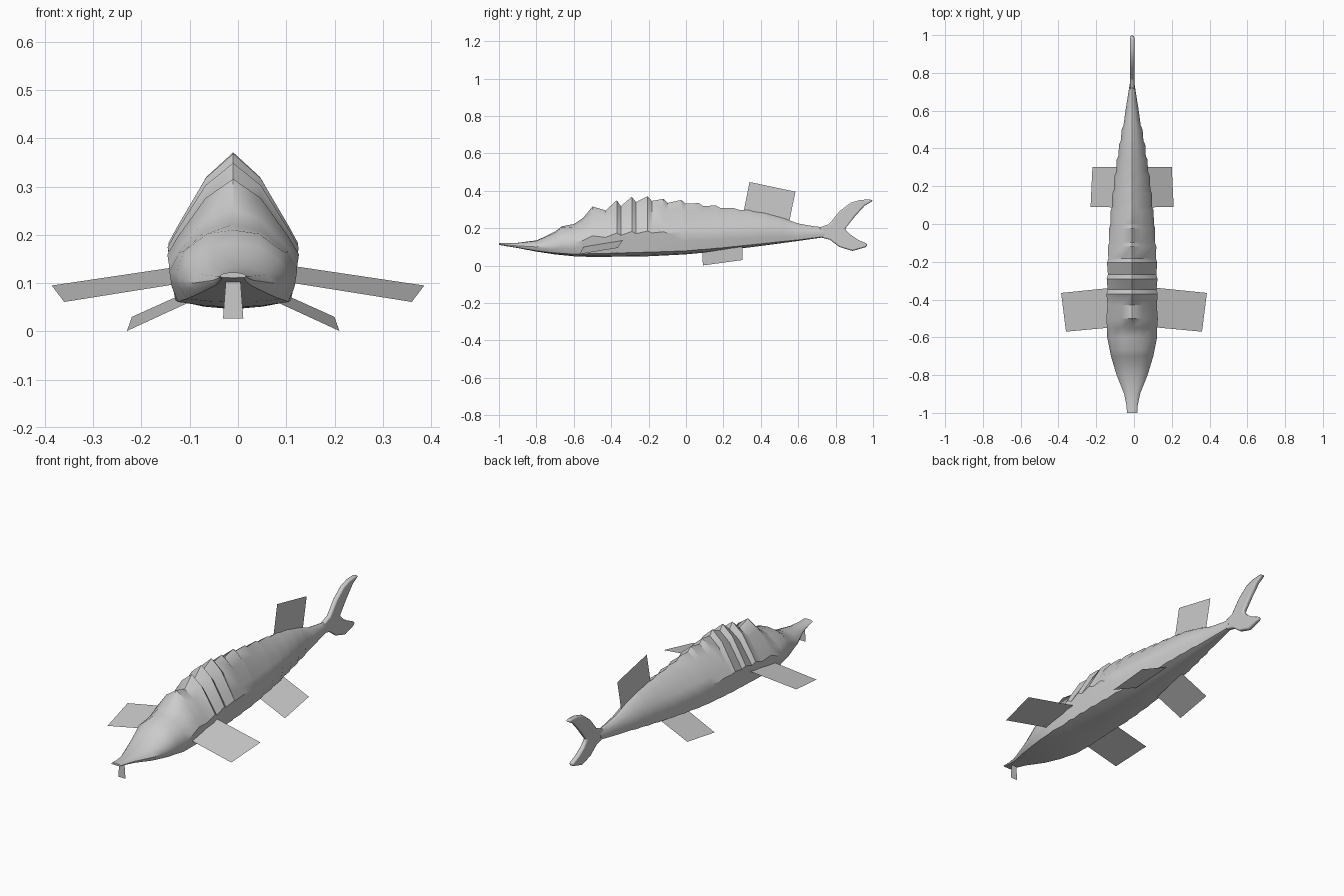
import bpy, bmesh

if "Cube" in bpy.data.objects:
    bpy.data.objects.remove(bpy.data.objects["Cube"])

CX = -0.01  # body centre line


def add_mesh(name, verts, faces):
    me = bpy.data.meshes.new(name)
    me.from_pydata(verts, [], faces)
    ob = bpy.data.objects.new(name, me)
    bpy.context.collection.objects.link(ob)
    bm = bmesh.new()
    bm.from_mesh(me)
    bmesh.ops.recalc_face_normals(bm, faces=bm.faces)
    bm.to_mesh(me)
    bm.free()
    return ob


def smooth(ob, angle):
    bpy.ops.object.select_all(action='DESELECT')
    ob.select_set(True)
    bpy.context.view_layer.objects.active = ob
    bpy.ops.object.shade_smooth_by_angle(angle=angle)


def interp(table, y):
    for (a, u), (b, v) in zip(table, table[1:]):
        if y <= b:
            return u + (v - u) * max(0, y - a) / (b - a)
    return table[-1][1]


# Body outline: half width, belly height and how peaked the back is, along y
WIDTH = [(-1, .027), (-.96, .03), (-.9, .042), (-.8, .082), (-.7, .112), (-.6, .132),
         (-.45, .134), (-.2, .13), (0, .118), (.2, .098), (.4, .07), (.6, .035), (.74, .013)]
BELLY = [(-1, .111), (-.95, .102), (-.9, .094), (-.8, .075), (-.7, .06), (-.6, .05),
         (-.5, .046), (-.2, .05), (0, .06), (.2, .08), (.4, .105), (.6, .132), (.74, .152)]
PEAKED = [(-1, 0), (-.66, 0), (-.5, .9), (-.2, 1), (.2, .8), (.5, .4), (.74, .1)]

# Back outline: smooth snout, then a row of bony plates, then the tail root
back = [(-1, .122), (-.96, .12), (-.9, .122), (-.8, .135), (-.75, .157), (-.7, .182),
        (-.665, .21), (-.6, .222), (-.55, .255)]
PLATES = [(-.5, .316), (-.37, .349), (-.29, .368), (-.205, .371), (-.12, .357), (-.025, .351),
          (.07, .334), (.16, .322), (.255, .309), (.34, .296), (.42, .281), (.5, .259)]
for i, (y, z) in enumerate(PLATES):
    drop = max(.006, .034 - .003 * i)
    back.append((y, z))
    back.append((y + (.07 if i == 0 else .022), z - (.021 if i == 0 else drop)))
back += [(.6, .225), (.68, .211), (.74, .204)]

# Half cross-sections from ridge to belly, as fractions of width and height
DOME = [(0, 1), (.45, .95), (.85, .72), (1, .42), (.97, .24), (.86, .06), (.45, .02), (0, 0)]
RIDGE = [(0, 1), (.42, .84), (.85, .53), (1, .42), (.95, .26), (.88, .07), (.45, .02), (0, 0)]

verts, faces = [], []
for k, (y, top) in enumerate(back):
    w, low, t = interp(WIDTH, y), interp(BELLY, y), interp(PEAKED, y)
    if 9 <= k < 9 + 2 * len(PLATES):
        w += .003 if k % 2 else -.003
    half = [((1 - t) * a + t * c, (1 - t) * b + t * d) for (a, b), (c, d) in zip(DOME, RIDGE)]
    ring = half + [(-a, b) for a, b in half[-2:0:-1]]
    verts += [(CX + a * w, y, low + b * (top - low)) for a, b in ring]
n = 2 * len(DOME) - 2
for k in range(len(back) - 1):
    for i in range(n):
        j = (i + 1) % n
        faces.append((k * n + i, k * n + j, (k + 1) * n + j, (k + 1) * n + i))
faces += [tuple(range(n)), tuple(range(len(verts) - n, len(verts)))]
body = add_mesh("body", verts, faces)
smooth(body, .6)

# Forked tail fin, extruded sideways with rounded edges
TAIL = [(.715, .204), (.765, .222), (.82, .29), (.88, .336), (.93, .351), (.985, .354), (1, .346),
        (.955, .32), (.905, .265), (.85, .196), (.88, .165), (.92, .138), (.97, .116),
        (.965, .1), (.89, .078), (.82, .1), (.77, .138), (.715, .152)]
m = len(TAIL)
verts = [(CX + s * .012, y, z) for s in (-1, 1) for y, z in TAIL]
faces = [tuple(range(m)), tuple(range(m, 2 * m))]
faces += [(i, (i + 1) % m, m + (i + 1) % m, m + i) for i in range(m)]
tail = add_mesh("tail_fin", verts, faces)
bev = tail.modifiers.new("round", 'BEVEL')
bev.width, bev.segments = .007, 2
smooth(tail, .9)


# Thin flat fins, one quad each
def fin(name, pts):
    add_mesh(name, pts, [(0, 1, 2, 3)])


for side, s in (("right", 1), ("left", -1)):
    fin("pectoral_fin_" + side, [(s * x, y, z) for x, y, z in
        [(.09, -.545, .104), (.36, -.57, .061), (.386, -.365, .095), (.09, -.335, .139)]])
    fin("pelvic_fin_" + side, [(CX + s * x, y, z) for x, y, z in
        [(.07, .088, .07), (.22, .09, .001), (.21, .303, .03), (.05, .303, .102)]])
fin("dorsal_fin", [(CX, .3, .25), (CX, .34, .447), (CX, .585, .395), (CX, .545, .2)])
fin("barbel", [(CX - .015, -.95, .108), (CX + .015, -.95, .108),
               (CX + .021, -.95, .027), (CX - .021, -.95, .027)])
